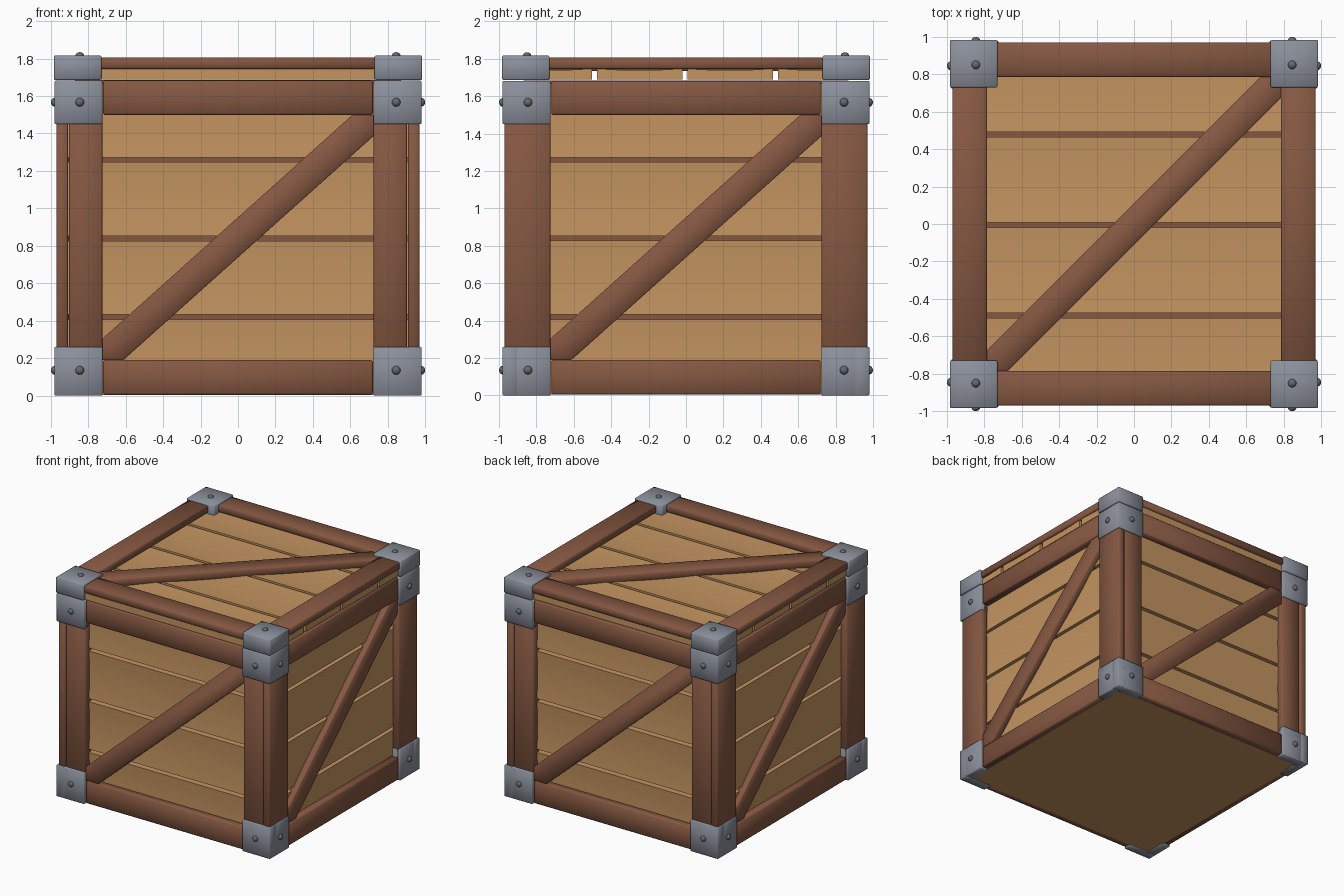
import bpy, bmesh, math
from mathutils import Matrix, Vector

cube = bpy.data.objects.get("Cube")
if cube:
    bpy.data.objects.remove(cube, do_unlink=True)


def material(name, color):
    m = bpy.data.materials.new(name)
    m.use_nodes = True
    m.diffuse_color = (*color, 1)
    m.node_tree.nodes["Principled BSDF"].inputs["Base Color"].default_value = (*color, 1)
    return m


TAN = material("light plank wood", (0.55, 0.295, 0.117))
BROWN = material("dark frame wood", (0.235, 0.096, 0.054))
STEEL = material("grey steel", (0.26, 0.28, 0.33))
RIVET = material("dark rivet steel", (0.13, 0.14, 0.165))
created = []


def finish(name, bm, mat, turn=0):
    """Turn the part about z by quarter turns and make it an object."""
    bmesh.ops.recalc_face_normals(bm, faces=bm.faces)
    bm.transform(Matrix.Rotation(turn * math.pi / 2, 4, 'Z'))
    mesh = bpy.data.meshes.new(name)
    bm.to_mesh(mesh)
    bm.free()
    mesh.materials.append(mat)
    obj = bpy.data.objects.new(name, mesh)
    bpy.context.collection.objects.link(obj)
    created.append(obj)


def prism(name, profile, start, end, axis, mat, turn=0, bevel=0.008):
    """Extrude a 2D profile along one axis, with chamfered edges."""
    place = {'x': lambda p, w: (w, p[0], p[1]),
             'y': lambda p, w: (p[0], w, p[1]),
             'z': lambda p, w: (p[0], p[1], w)}[axis]
    bm = bmesh.new()
    rings = [[bm.verts.new(place(p, w)) for p in profile] for w in (start, end)]
    bm.faces.new(rings[0])
    bm.faces.new(rings[1])
    n = len(profile)
    for i in range(n):
        j = (i + 1) % n
        bm.faces.new((rings[0][i], rings[0][j], rings[1][j], rings[1][i]))
    if bevel:
        bmesh.ops.recalc_face_normals(bm, faces=bm.faces)
        bmesh.ops.bevel(bm, geom=bm.edges[:], offset=bevel, segments=1,
                        affect='EDGES', profile=0.5)
    finish(name, bm, mat, turn)


def box(name, x, y, z, mat, turn=0, bevel=0.008):
    prism(name, [(x[0], y[0]), (x[1], y[0]), (x[1], y[1]), (x[0], y[1])],
          z[0], z[1], 'z', mat, turn, bevel)


def brace_profile(side, low, high, cut):
    """Diagonal strip whose ends fit into the frame corners."""
    return [(-side, low), (-side + cut, low), (side, high - cut),
            (side, high), (side - cut, high), (-side, low + cut)]


def cupped(low, high, back, front, dip, steps=8):
    """Slightly hollow plank section as (across, depth) pairs."""
    pts = []
    for i in range(steps + 1):
        t = i / steps
        pts.append((low + (high - low) * t, front - (front - back) * dip * 4 * t * (1 - t)))
    return pts + [(high, back), (low, back)]


def rivet(name, location, direction):
    bm = bmesh.new()
    bmesh.ops.create_uvsphere(bm, u_segments=16, v_segments=8, radius=0.023)
    bm.transform(Matrix.Translation(location)
                 @ Vector(direction).to_track_quat('Z', 'Y').to_matrix().to_4x4()
                 @ Matrix.Diagonal((1, 1, 0.85, 1)))
    finish(name, bm, RIVET)


# Inner body and floor
box("inner_body", (-.87, .87), (-.87, .87), (.03, 1.685), BROWN, bevel=0)
box("floor_panel", (-.915, .915), (-.915, .915), (.004, .035), TAN, bevel=0)

# Four walls: planks, rails and a diagonal brace
for k, wall in enumerate(("front", "left", "back", "right")):
    for i in range(4):
        section = cupped(.42 * i + .013, .42 * i + .407, .86, .917, .14)
        prism(f"{wall}_plank_{i + 1}", [(-d, z) for z, d in section],
              -.86, .86, 'x', TAN, k, 0)
    for label, z in (("lower", (.005, .19)), ("upper", (1.5, 1.682))):
        box(f"{wall}_{label}_rail", (-.72, .72), (-.967, -.9), z, BROWN, k)
    prism(f"{wall}_brace", brace_profile(.725, .19, 1.5, .113),
          -.96, -.9, 'y', BROWN, k, .004)

# Corner posts: a wide side board and a narrower board butted against it
for sx in (-1, 1):
    for sy in (-1, 1):
        tag = ("left" if sx > 0 else "right") + ("_front" if sy < 0 else "_back")
        span = lambda s, a, b: sorted((s * a, s * b))
        box(f"side_post_{tag}", span(sx, .908, .97), span(sy, .725, .97), (.02, 1.6), BROWN)
        box(f"face_post_{tag}", span(sx, .725, .902), span(sy, .88, .965), (.02, 1.6), BROWN)

        # Steel corner blocks
        body = span(sx, .725, .98), span(sy, .725, .98)
        box(f"upper_bracket_{tag}", *body, (1.45, 1.682), STEEL, bevel=.005)
        box(f"lid_bracket_{tag}", span(sx, .73, .983), span(sy, .73, .983),
            (1.686, 1.817), STEEL, bevel=.005)
        # The lower corner is two plates around the floor
        box(f"lower_bracket_face_{tag}", body[0], span(sy, .9, .98), (0, .26), STEEL, bevel=.004)
        box(f"lower_bracket_side_{tag}", span(sx, .9, .98), body[1], (0, .26), STEEL, bevel=.004)

        # Rivets
        for label, z in (("lower", .135), ("upper", 1.567)):
            rivet(f"{label}_side_rivet_{tag}", (sx * .98, sy * .845, z), (sx, 0, 0))
            rivet(f"{label}_face_rivet_{tag}", (sx * .845, sy * .98, z), (0, sy, 0))
        rivet(f"lid_rivet_{tag}", (sx * .845, sy * .85, 1.815), (0, 0, 1))

# Lid: planks, frame and diagonal brace
for i in range(4):
    low = -.96 + .484 * i
    prism(f"lid_plank_{i + 1}", cupped(low, low + .457, 1.688, 1.747, .14),
          -.955, .955, 'x', TAN, 0, 0)
for k, side in enumerate(("front", "left", "back", "right")):
    box(f"lid_{side}_rail", (-.735, .735), (-.97, -.785), (1.745, 1.806), BROWN, k)
prism("lid_brace", brace_profile(.787, -.787, .787, .11), 1.735, 1.797, 'z', BROWN, 0, .004)

# Smooth shading with crisp right angles
bpy.ops.object.select_all(action='DESELECT')
for obj in created:
    obj.select_set(True)
bpy.context.view_layer.objects.active = created[0]
bpy.ops.object.shade_smooth_by_angle(angle=math.radians(50))
